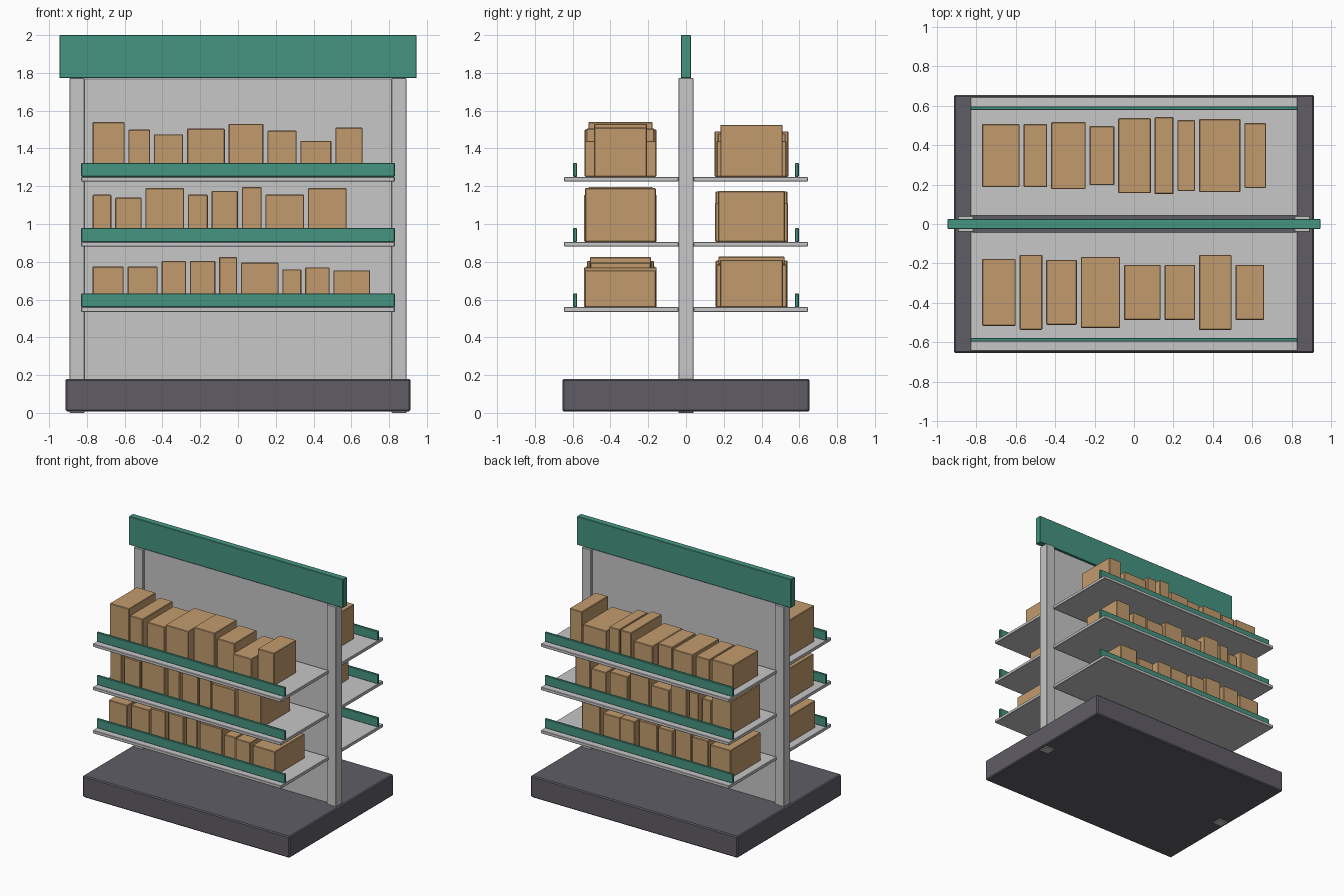
import bpy
import bmesh
import random
from mathutils import Matrix

cube = bpy.data.objects.get("Cube")
if cube:
    bpy.data.objects.remove(cube, do_unlink=True)

random.seed(4)


def material(name, rgb):
    mat = bpy.data.materials.new(name)
    mat.use_nodes = True
    color = (*rgb, 1)
    mat.diffuse_color = color
    mat.node_tree.nodes["Principled BSDF"].inputs["Base Color"].default_value = color
    return mat


green = material("green", (0.06, 0.3, 0.22))
grey = material("light grey", (0.57, 0.57, 0.57))
dark = material("dark grey", (0.115, 0.11, 0.13))
cardboard = material("cardboard", (0.54, 0.33, 0.155))


def box(name, x, y, z, mat, bevel=0.003):
    """Beveled box from (start, end) ranges on each axis."""
    ranges = (x, y, z)
    bm = bmesh.new()
    bmesh.ops.create_cube(bm, size=1)
    size = [max(r) - min(r) for r in ranges]
    centre = [sum(r) / 2 for r in ranges]
    bm.transform(Matrix.Translation(centre) @ Matrix.Diagonal((*size, 1)))
    mesh = bpy.data.meshes.new(name)
    bm.to_mesh(mesh)
    bm.free()
    mesh.materials.append(mat)
    obj = bpy.data.objects.new(name, mesh)
    bpy.context.collection.objects.link(obj)
    mod = obj.modifiers.new("soft edges", "BEVEL")
    mod.width = bevel
    mod.segments = 1


def centred(half):
    return (-half, half)


# Frame: base, centre panel, header board and two posts
box("base", centred(0.913), centred(0.655), (0.008, 0.18), dark, bevel=0.008)
box("centre_panel", centred(0.82), centred(0.015), (0.17, 1.77), grey)
box("header_board", centred(0.945), centred(0.026), (1.772, 2), green)
for side, label in ((-1, "right"), (1, "left")):
    box(label + "_post", (side * 0.813, side * 0.893), centred(0.041), (0, 1.772), grey)

# Shelves with lips along the outer edge, on both sides of the panel
shelf_tops = {"bottom": 0.56, "middle": 0.905, "top": 1.25}
sides = {"front": -1, "back": 1}
for level, z in shelf_tops.items():
    for face, side in sides.items():
        name = face + "_" + level
        box(name + "_shelf", centred(0.83), (side * 0.04, side * 0.645), (z - 0.025, z), grey)
        box(name + "_lip", centred(0.83), (side * 0.577, side * 0.597), (z, z + 0.073), green)


def carton_row(face, level, widths, heights=None, depths=None):
    """Line up cartons with an even gap; sizes count small steps, unknown ones vary."""
    step, gap, middle = 0.005, 0.02, 0.347
    x, z, side = -0.77, shelf_tops[level], sides[face]
    for i, units in enumerate(widths):
        width = units * step
        height = heights[i] * step if heights else random.uniform(0.2, 0.28)
        half = depths[i] * step if depths else random.uniform(0.155, 0.195)
        box(f"{face}_{level}_carton_{i + 1}", (x, x + width),
            (side * (middle - half), side * (middle + half)),
            (z, z + height), cardboard, bevel=0.004)
        x += width + gap


# Cartons on the front shelves
carton_row("front", "top",
           widths=[34, 23, 31, 40, 37, 31, 33, 29],
           heights=[58, 50, 45, 51, 56, 49, 38, 52],
           depths=[34, 38, 33, 36, 28, 28, 38, 28])
carton_row("front", "middle",
           widths=[20, 28, 41, 21, 28, 21, 41, 41],
           heights=[50, 47, 57, 50, 54, 58, 50, 57])
carton_row("front", "bottom",
           widths=[33, 32, 26, 27, 19, 40, 20, 26, 39],
           heights=[43, 43, 49, 49, 53, 47, 40, 42, 39])

# Cartons on the back shelves
carton_row("back", "top",
           widths=[38, 24, 35, 25, 33, 19, 18, 42, 22],
           heights=[40, 38, 39, 39, 36, 48, 46, 38, 55],
           depths=[32, 32, 34, 30, 38, 39, 36, 37, 33])
carton_row("back", "middle", widths=[34, 16, 16, 28, 32, 34, 32, 26, 26])
carton_row("back", "bottom", widths=[36, 28, 28, 26, 32, 26, 30, 32])
